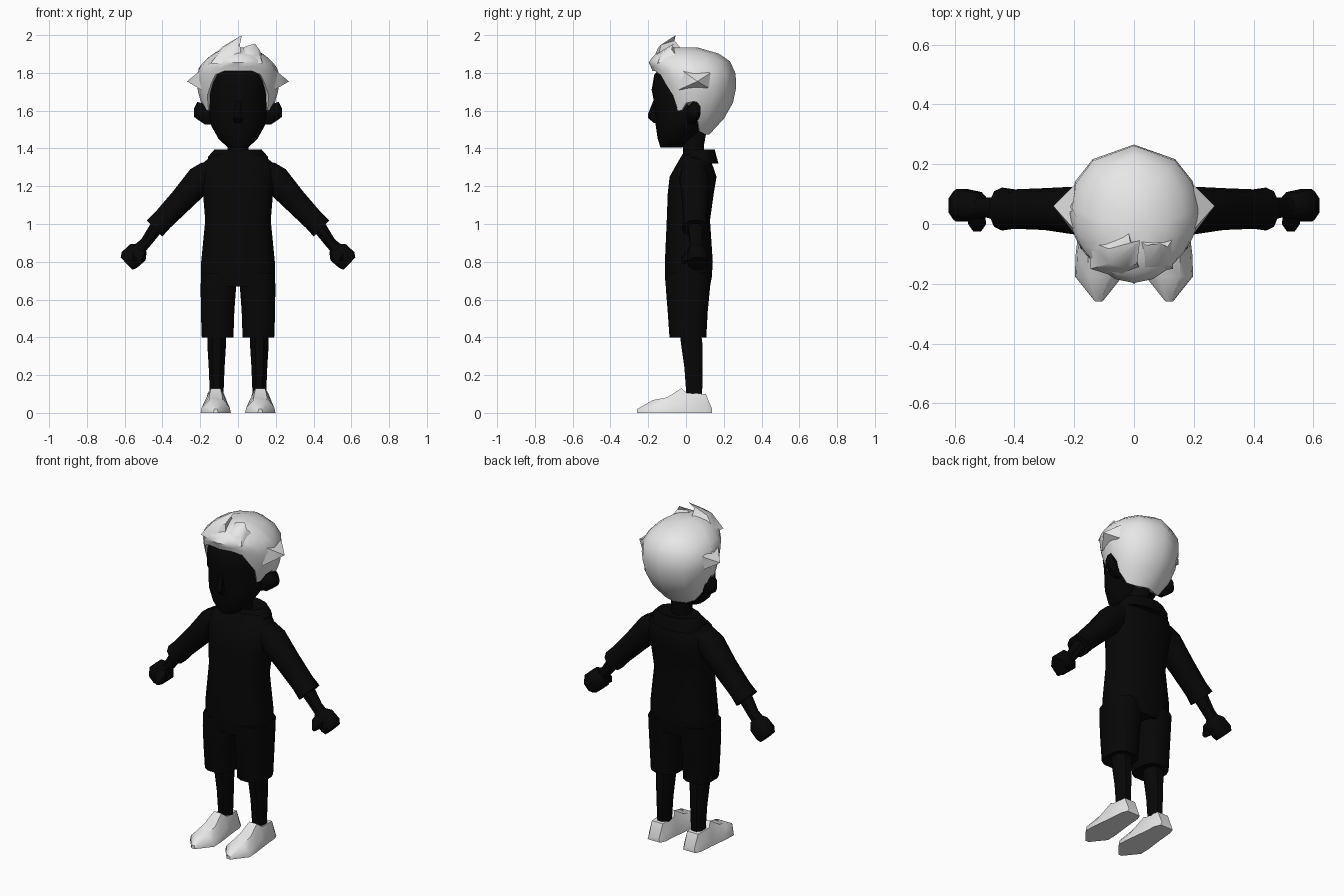
import bpy, bmesh, math
from mathutils import Vector as V


def material(name, rgb):
    m = bpy.data.materials.new(name)
    m.diffuse_color = (*rgb, 1)
    return m


BLACK = material("black", (0.002, 0.002, 0.002))
WHITE = material("off_white", (0.8, 0.8, 0.8))


def loft(name, mat, rings):
    """Skin a list of equal-length closed rings and cap both ends."""
    bm = bmesh.new()
    vs = [[bm.verts.new(p) for p in r] for r in rings]
    n = len(rings[0])
    for a, b in zip(vs, vs[1:]):
        for i in range(n):
            j = (i + 1) % n
            bm.faces.new((a[i], a[j], b[j], b[i]))
    bm.faces.new(vs[0])
    bm.faces.new(vs[-1])
    bmesh.ops.remove_doubles(bm, verts=bm.verts, dist=0.0005)
    bmesh.ops.recalc_face_normals(bm, faces=bm.faces)
    me = bpy.data.meshes.new(name)
    bm.to_mesh(me)
    bm.free()
    me.materials.append(mat)
    ob = bpy.data.objects.new(name, me)
    bpy.context.collection.objects.link(ob)
    return ob


def ring(center, u, v, n=12, power=1.0):
    """Ellipse around center; power below 1 makes it boxier."""
    c, u, v = V(center), V(u), V(v)
    pts = []
    for i in range(n):
        a = 2 * math.pi * (i + 0.5) / n
        co, si = math.cos(a), math.sin(a)
        pts.append(c + u * math.copysign(abs(co) ** power, co)
                   + v * math.copysign(abs(si) ** power, si))
    return pts


def upright(name, mat, sections, n=12, power=1.0):
    """Stack of sections (z, front y, back y, half width, centre x)."""
    return loft(name, mat, [
        ring((cx, (f + b) / 2, z), (w, 0, 0), (0, (b - f) / 2, 0), n, power)
        for z, f, b, w, cx in sections])


# torso and collar
upright("torso", BLACK, [
    (0.67, -0.11, 0.13, 0.19, 0), (0.72, -0.115, 0.14, 0.2, 0),
    (0.80, -0.115, 0.145, 0.2, 0), (1.02, -0.105, 0.13, 0.178, 0),
    (1.16, -0.10, 0.15, 0.19, 0), (1.25, -0.09, 0.165, 0.2, 0),
    (1.32, -0.05, 0.14, 0.195, 0), (1.37, -0.02, 0.12, 0.13, 0)], 12, 0.75)
upright("collar", BLACK, [
    (1.32, -0.02, 0.175, 0.16, 0), (1.355, -0.025, 0.165, 0.165, 0),
    (1.395, -0.01, 0.155, 0.128, 0), (1.385, 0.0, 0.12, 0.08, 0)], 12, 0.9)
upright("neck", BLACK, [
    (1.3, -0.02, 0.1, 0.065, 0), (1.42, -0.02, 0.1, 0.06, 0),
    (1.52, -0.03, 0.12, 0.06, 0)], 8)

# head and nose
upright("head", BLACK, [
    (1.405, -0.135, -0.02, 0.055, 0), (1.45, -0.15, 0.03, 0.105, 0),
    (1.52, -0.16, 0.11, 0.145, 0), (1.57, -0.165, 0.16, 0.155, 0),
    (1.64, -0.168, 0.19, 0.16, 0), (1.71, -0.182, 0.2, 0.163, 0),
    (1.79, -0.168, 0.2, 0.163, 0), (1.85, -0.12, 0.16, 0.12, 0)], 14, 0.95)
upright("nose", BLACK, [
    (1.535, -0.17, -0.14, 0.02, 0), (1.56, -0.2, -0.14, 0.028, 0),
    (1.585, -0.2, -0.14, 0.022, 0), (1.66, -0.17, -0.14, 0.012, 0)], 6)

# hair cap: (height, front y, back y, half width)
HAIR = [(1.47, -0.09, 0.12, 0.11), (1.57, -0.12, 0.212, 0.172),
        (1.63, -0.14, 0.245, 0.192), (1.70, -0.15, 0.266, 0.212),
        (1.76, -0.165, 0.266, 0.22), (1.82, -0.18, 0.26, 0.212),
        (1.86, -0.2, 0.235, 0.182), (1.90, -0.16, 0.18, 0.135),
        (1.92, -0.12, 0.12, 0.1), (1.935, -0.06, 0.06, 0.05)]
# hem: angle from the front, lowest height of the hair there
HEM = [(0, 1.81), (20, 1.81), (34, 1.79), (42, 1.735), (52, 1.68), (59, 1.60),
       (66, 1.60), (74, 1.64), (88, 1.65), (94, 1.57), (115, 1.49),
       (140, 1.475), (180, 1.475)]


def hair_point(angle, z, shrink=1.0):
    for lo, hi in zip(HAIR, HAIR[1:]):
        if z <= hi[0] or hi is HAIR[-1]:
            t = (z - lo[0]) / (hi[0] - lo[0])
            f, b, w = (lo[k] + (hi[k] - lo[k]) * t for k in (1, 2, 3))
            a = math.radians(angle)
            return V((w * shrink * math.sin(a),
                      (f + b) / 2 - shrink * (b - f) / 2 * math.cos(a), z))


columns = HEM + [(-a, h) for a, h in reversed(HEM[1:-1])]
rows = [[hair_point(a, h + 0.005, 0.85) for a, h in columns]]
for t in (0, 0.18, 0.36, 0.54, 0.7, 0.84, 0.93, 1):
    rows.append([hair_point(a, h + (1.935 - h) * t) for a, h in columns])
loft("hair", WHITE, rows)


def lock(name, base, tip, bulge):
    """Pointed lock of hair with a bent middle."""
    tip, base = V(tip), [V(p) for p in base]
    mid = [p.lerp(tip, 0.45) + V(bulge) for p in base]
    end = [p.lerp(tip, 0.99) for p in base]
    loft(name, WHITE, [base, mid, end])


# swept fringe
lock("fringe_lock_large", [(-0.15, -0.06, 1.86), (-0.145, -0.15, 1.85),
     (-0.05, -0.18, 1.85), (0.02, -0.15, 1.88), (-0.02, -0.02, 1.92)],
     (0.02, -0.055, 2.0), (-0.01, -0.025, 0.015))
lock("fringe_lock_small", [(0.0, -0.17, 1.86), (0.13, -0.15, 1.85),
     (0.13, -0.05, 1.89), (0.0, -0.04, 1.92)],
     (0.09, -0.065, 1.955), (0, -0.02, 0.005))

for s, side in ((1, "right"), (-1, "left")):
    # side tuft and ear
    lock("hair_tuft_" + side, [(s * 0.195, -0.04, 1.71), (s * 0.205, 0.12, 1.72),
         (s * 0.2, 0.13, 1.80), (s * 0.19, -0.03, 1.82)],
         (s * 0.27, 0.06, 1.755), (0, 0, 0))
    loft("ear_" + side, BLACK, [
        ring((s * x, y, z), (0, ry, 0), (0, 0, rz), 8) for x, y, z, ry, rz in
        ((0.13, 0.03, 1.57, 0.03, 0.045), (0.175, 0.035, 1.58, 0.035, 0.058),
         (0.215, 0.045, 1.6, 0.035, 0.05), (0.232, 0.05, 1.59, 0.015, 0.025))])

    # arm parts, with sections square to the arm
    across = V((s * 0.69, 0, 0.72))

    def limb(name, sections, n=10, power=0.9):
        loft(name + "_" + side, BLACK, [
            ring((s * x, y, z), across * r, (0, ry, 0), n, power)
            for x, y, z, r, ry in sections])

    limb("sleeve", [(0.14, 0.045, 1.275, 0.075, 0.075), (0.2, 0.045, 1.235, 0.08, 0.08),
                    (0.3, 0.05, 1.125, 0.068, 0.07), (0.4, 0.05, 1.02, 0.06, 0.066),
                    (0.442, 0.05, 0.976, 0.062, 0.072)])
    limb("forearm", [(0.42, 0.05, 1.0, 0.042, 0.045), (0.49, 0.055, 0.9, 0.032, 0.035),
                     (0.53, 0.055, 0.86, 0.036, 0.035)], 8)
    limb("hand", [(0.505, 0.055, 0.875, 0.033, 0.035), (0.53, 0.06, 0.85, 0.063, 0.05),
                  (0.575, 0.062, 0.81, 0.062, 0.058),
                  (0.59, 0.062, 0.79, 0.048, 0.05)], 8, 0.8)
    loft("thumb_" + side, BLACK, [
        ring((s * x, y, z), (r, 0, 0), (0, 0, r), 6) for x, y, z, r in
        ((0.53, 0.04, 0.85, 0.035), (0.525, 0.0, 0.825, 0.035),
         (0.525, -0.025, 0.805, 0.015))])

    # leg parts
    upright("shorts_leg_" + side, BLACK, [
        (0.4, -0.09, 0.11, 0.086, s * 0.108), (0.54, -0.10, 0.118, 0.091, s * 0.108),
        (0.66, -0.11, 0.13, 0.096, s * 0.104), (0.74, -0.112, 0.138, 0.097, s * 0.102)],
        12, 0.75)
    upright("shin_" + side, BLACK, [
        (0.45, -0.04, 0.08, 0.053, s * 0.113), (0.36, -0.03, 0.092, 0.053, s * 0.113),
        (0.24, -0.012, 0.092, 0.045, s * 0.113), (0.08, 0.0, 0.088, 0.038, s * 0.113)],
        8, 0.9)
    # shoe: y, sole half width, height, top half width
    loft("shoe_" + side, WHITE, [
        [(s * 0.118 + k, y, z) for k, z in
         ((-w, 0), (w, 0), (w * 0.93, h * 0.4), (t, h), (-t, h), (-w * 0.93, h * 0.4))]
        for y, w, h, t in
        ((-0.26, 0.012, 0.02, 0.008), (-0.175, 0.08, 0.068, 0.035),
         (-0.1, 0.077, 0.082, 0.036), (-0.025, 0.068, 0.13, 0.025),
         (0.005, 0.064, 0.105, 0.042), (0.105, 0.056, 0.1, 0.036),
         (0.138, 0.042, 0.02, 0.034))])

# smooth shading with sharp creases
bpy.ops.object.select_all(action="SELECT")
bpy.context.view_layer.objects.active = bpy.data.objects["torso"]
bpy.ops.object.shade_smooth_by_angle(angle=math.radians(45))
